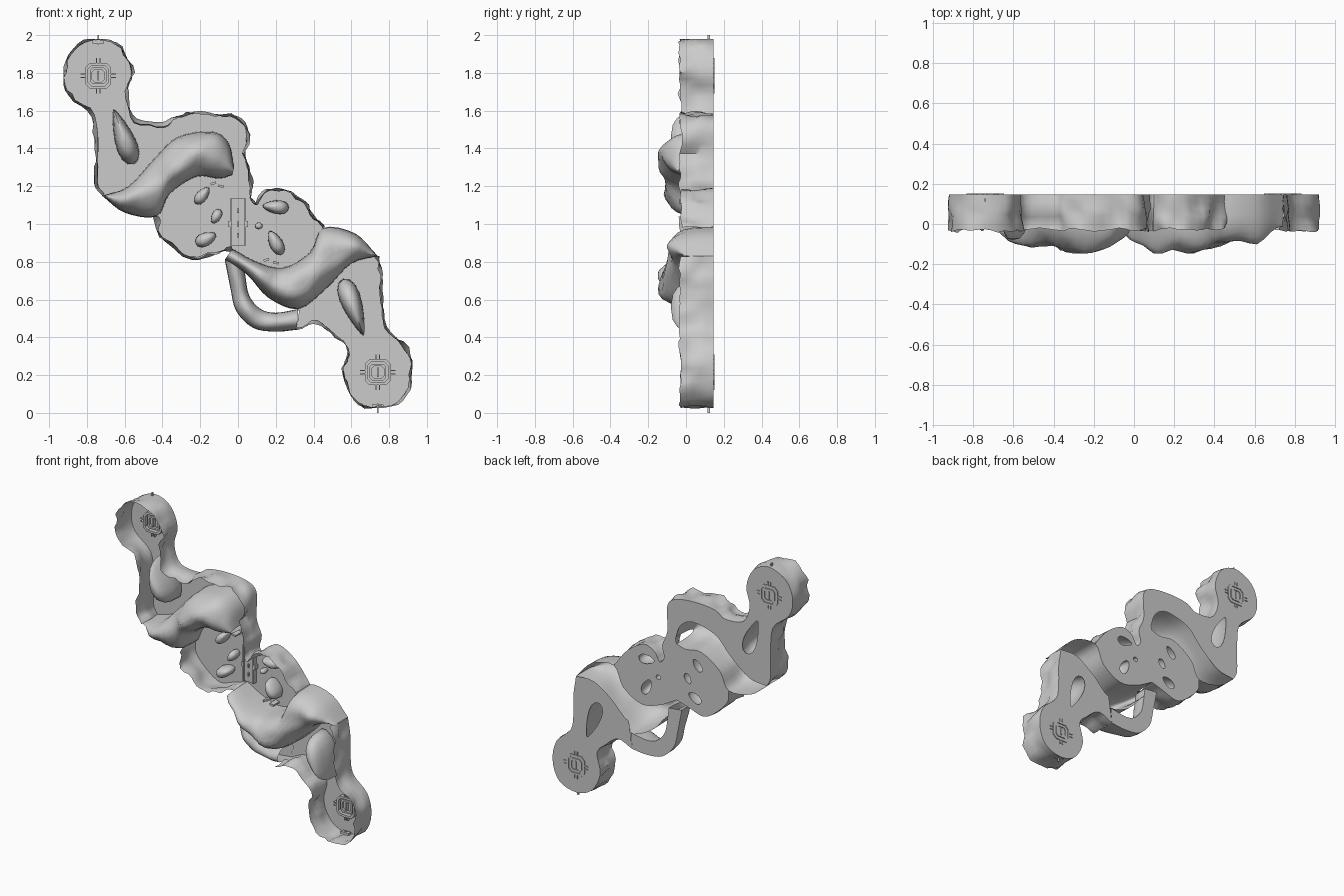
import bpy, bmesh, math
from mathutils import Vector, noise

if "Cube" in bpy.data.objects:
    bpy.data.objects.remove(bpy.data.objects["Cube"])

FLOOR = 0.146   # floor plane (back), walls rise towards -y


def smooth(pts, n=4):
    """Catmull-Rom through open (x, z) points."""
    p = [Vector(q) for q in pts]
    p = [2 * p[0] - p[1]] + p + [2 * p[-1] - p[-2]]
    out = []
    for i in range(1, len(p) - 2):
        a, b, c, d = p[i - 1:i + 3]
        for k in range(n):
            t = k / n
            out.append(0.5 * (2 * b + (c - a) * t + (2 * a - 5 * b + 4 * c - d) * t * t
                              + (3 * b - a - 3 * c + d) * t ** 3))
    return out + [p[-2]]


def finish(bm, name, angle=50):
    bmesh.ops.remove_doubles(bm, verts=bm.verts, dist=0.0005)
    bmesh.ops.recalc_face_normals(bm, faces=bm.faces)
    me = bpy.data.meshes.new(name)
    bm.to_mesh(me)
    bm.free()
    ob = bpy.data.objects.new(name, me)
    bpy.context.collection.objects.link(ob)
    bpy.ops.object.select_all(action='DESELECT')
    ob.select_set(True)
    bpy.context.view_layer.objects.active = ob
    bpy.ops.object.shade_smooth_by_angle(angle=math.radians(angle))
    return ob


def skin(bm, rows, closed=False):
    """Quads between neighbouring rows of points."""
    vr = [[bm.verts.new(p) for p in r] for r in rows]
    for a, b in zip(vr, vr[1:]):
        m = len(a)
        for i in range(m if closed else m - 1):
            j = (i + 1) % m
            bm.faces.new((a[i], a[j], b[j], b[i]))
    return vr


def wall(name, pts, top=-0.03):
    """Upright rough rock wall along a plan line."""
    rows = []
    for r in range(6):
        t = r / 5
        row = []
        for i, p in enumerate(pts):
            d = (pts[min(i + 1, len(pts) - 1)] - pts[max(i - 1, 0)]).normalized()
            nrm = Vector((-d.y, d.x))
            q = Vector((p.x * 13, t * 1.8, p.y * 13))
            off = noise.noise(q) * 0.034 * min(1, 2 * t)
            edge = top + 0.02 * noise.noise(q * 1.3)
            s = p + nrm * off
            row.append((max(-.925, min(.925, s.x)), FLOOR + (edge - FLOOR) * t, max(.02, min(1.98, s.y))))
        rows.append(row)
    bm = bmesh.new()
    skin(bm, rows)
    return finish(bm, name, 40)


def ridge(name, a, b, heights, power=0.6, n=14):
    """Hollow rock hump arched between two plan lines."""
    hs = [h[0] for h in smooth([(h, 0) for h in heights])]
    rows = []
    for p, q, h in zip(a, b, hs):
        row = []
        for k in range(n + 1):
            u = math.pi * k / n
            s = p.lerp(q, (1 - math.cos(u)) / 2)
            bump = 1 + 0.16 * noise.noise(Vector((s.x * 9, 3, s.y * 9)))
            y = FLOOR - h * bump * max(0, math.sin(u)) ** power
            row.append((s.x, max(y, -0.148), s.y))
        rows.append(row)
    bm = bmesh.new()
    skin(bm, rows)
    return finish(bm, name, 60)


def rock_ring(x, z, length, width, ang, taper, s=1.0, n=16):
    """Egg-shaped outline; ang is the long axis in the x-z plane."""
    ca, sa = math.cos(math.radians(ang)), math.sin(math.radians(ang))
    out = []
    for k in range(n):
        t = 2 * math.pi * k / n
        u, v = length * math.cos(t) * s, width * math.sin(t) * (1 - taper * math.cos(t)) * s
        out.append(Vector((x + u * ca - v * sa, z + u * sa + v * ca)))
    return out


def rock(name, spec, h):
    rows = [[(p.x, FLOOR, p.y) for p in rock_ring(*spec, s=.85)]]
    for k in range(6):
        u = k / 5 * math.pi / 2
        rows.append([(p.x, FLOOR - .02 - (h - .02) * math.sin(u) ** 0.8, p.y)
                     for p in rock_ring(*spec, s=max(math.cos(u), 0.02) ** 0.7)])
    bm = bmesh.new()
    vr = skin(bm, rows, True)
    bm.faces.new(vr[-1])
    return finish(bm, name, 60)


def floor(name, outline, holes=()):
    bm = bmesh.new()
    edges = []
    for loop in [outline, *holes]:
        pts = [p for i, p in enumerate(loop) if (p - loop[i - 1]).length > 0.002]
        vs = [bm.verts.new((p.x, FLOOR, p.y)) for p in pts]
        edges += [bm.edges.new((vs[i - 1], vs[i])) for i in range(len(vs))]
    bmesh.ops.triangle_fill(bm, use_beauty=True, use_dissolve=False, edges=edges, normal=(0, -1, 0))
    return finish(bm, name)


def box(bm, x, z, w, h, y0, y1, rot=0):
    c, s = math.cos(rot), math.sin(rot)
    for q in bmesh.ops.create_cube(bm, size=1)['verts']:
        a, b = q.co.x * w, q.co.z * h
        q.co = Vector((x + a * c - b * s, (y0 + y1) / 2 + q.co.y * (y1 - y0), z + a * s + b * c))


# Plan lines (x, z)
upper_wall = smooth([(-.72, 1.15), (-.75, 1.22), (-.75, 1.4), (-.77, 1.57), (-.89, 1.68), (-.92, 1.8),
                     (-.87, 1.92), (-.74, 1.98), (-.62, 1.93), (-.565, 1.8), (-.59, 1.67), (-.54, 1.55),
                     (-.4, 1.53), (-.33, 1.57), (-.2, 1.585), (-.04, 1.57), (.04, 1.51), (.04, 1.33),
                     (.08, 1.22), (.065, 1.14), (.1, 1.1), (.14, 1.16), (.22, 1.19), (.34, 1.12),
                     (.43, 1.01), (.45, .98)])
centre_wall = smooth([(-.43, 1.04), (-.42, .96), (-.34, .87), (-.24, .81), (-.13, .84), (-.03, .87)])
lower_wall = smooth([(.74, .83), (.76, .7), (.76, .58), (.78, .45), (.89, .34), (.92, .2), (.87, .07),
                     (.74, .025), (.62, .07), (.555, .2), (.58, .34), (.52, .41), (.42, .48), (.31, .44)])
up_in = smooth([(-.72, 1.15), (-.6, 1.06), (-.43, 1.04), (-.36, 1.16), (-.22, 1.25), (-.1, 1.24), (-.03, 1.26)])
up_out = smooth([(-.72, 1.15), (-.58, 1.2), (-.44, 1.35), (-.32, 1.46), (-.14, 1.49), (-.05, 1.43), (-.02, 1.3)])
low_in = smooth([(.74, .83), (.62, .95), (.45, .98), (.38, .85), (.24, .77), (.1, .8), (-.03, .87)])
low_out = smooth([(.74, .83), (.6, .79), (.47, .66), (.32, .55), (.16, .61), (.05, .73), (-.07, .81)])
tun_out = smooth([(.31, .44), (.2, .43), (.08, .45), (-.01, .54), (-.04, .66), (-.07, .81)])
tun_in = smooth([(.32, .55), (.2, .53), (.12, .55), (.06, .62), (.04, .72), (.03, .8)])


def under(a, b, t):
    """Floor edge pushed some way under the ridge."""
    return [p.lerp(q, t) for p, q in zip(a, b)]


# Rock pillars: x, z, half length, half width, angle, taper
pillars = [((-.605, 1.46, .155, .052, 110, .5), .225), ((-.19, 1.15, .055, .03, 50, .2), .09),
           ((-.115, 1.04, .042, .026, 60, -.2), .08), ((-.17, .92, .06, .036, 25, .2), .1),
           ((.2, 1.09, .07, .036, 175, .3), .11), ((.11, .99, .02, .018, 0, 0), .05),
           ((.2, .9, .07, .036, 118, .2), .11), ((.61, .56, .16, .052, 290, .5), .225)]
for i, (spec, h) in enumerate(pillars):
    rock(f"rock_pillar_{i + 1}", spec, h)
holes = [rock_ring(*s, s=.85) for s, _ in pillars]

# Floors with openings under the rocks
floor("main_floor", upper_wall + low_in[8:] + centre_wall[::-1] + up_in[8:]
      + under(up_out, up_in, .2)[::-1], holes[:7])
floor("lower_floor", lower_wall + under(low_out, low_in, .25)[:13][::-1], holes[7:])
floor("tunnel_floor", tun_out + tun_in[::-1])

# Walls, ridges and the covered tunnel
wall("upper_wall", upper_wall)
wall("centre_wall", centre_wall, -0.04)
wall("lower_wall", lower_wall)
ridge("upper_ridge", up_in, up_out, [.17, .23, .25, .27, .275, .24, .18])
ridge("lower_ridge", low_in, low_out, [.17, .23, .25, .275, .285, .28, .19])
ridge("tunnel_roof", tun_out, tun_in, [.17, .14, .13, .13, .13, .14], .6)

# Start pads and end pins, one per end
for label, x, z, s in (("upper", -.74, 1.785, 1), ("lower", .74, .215, -1)):
    bm = bmesh.new()
    for r0, r1, y0 in ((.054, .068, .118), (.032, .044, .128)):
        def octo(r, y):
            c = r * .64
            return [(x + a, y, z + b) for a, b in ((r, -c), (r, c), (c, r), (-c, r),
                                                   (-r, c), (-r, -c), (-c, -r), (c, -r))]
        skin(bm, [octo(r0, .152), octo(r0, y0), octo(r1, y0), octo(r1, .152), octo(r0, .152)], True)
    for k in range(4):
        a = k * math.pi / 2
        for o in (-.01, .01):
            box(bm, x + .078 * math.cos(a) - o * math.sin(a), z + .078 * math.sin(a) + o * math.cos(a),
                .03, .006, .122, .152, a)
    box(bm, x, z, .008, .05, .125, .152)
    finish(bm, f"{label}_pad", 30)
    bm = bmesh.new()
    box(bm, x, 1 + s * .965, .06, .02, .11, .135)
    box(bm, x, 1 + s * .975, .008, .05, .113, .128)
    finish(bm, f"{label}_pin", 30)

# Centre bridge with rails, side clamps and slots
bm = bmesh.new()
box(bm, 0, 1.01, .07, .25, .118, .135)
for s in (-1, 1):
    box(bm, s * .037, 1.01, .01, .25, .108, .14)
    box(bm, s * .047, 1.0, .012, .03, .11, .145)
for z in (.94, 1.0, 1.07):
    box(bm, 0, z, .008, .025, .11, .12)
finish(bm, "centre_bridge", 30)

# Small props beside the ridges
bm = bmesh.new()
for x, z, r in ((-.13, 1.215, .3), (-.09, 1.2, -.2), (.15, .81, .3), (.2, .795, -.2)):
    box(bm, x, z, .03, .012, .08, .146, r)
finish(bm, "small_props", 30)
